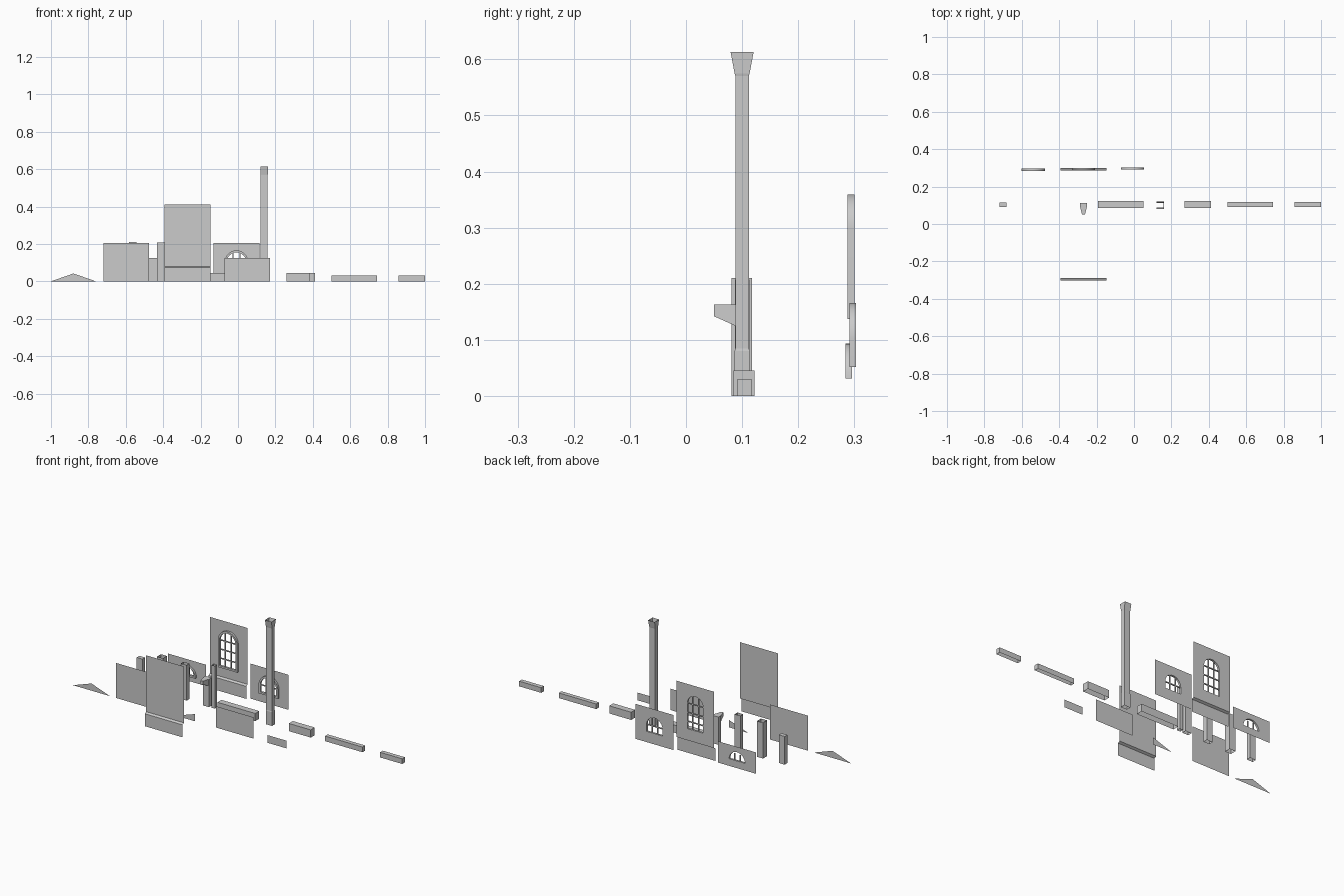
import bpy, bmesh, math
from mathutils import Vector

if "Cube" in bpy.data.objects:
    bpy.data.objects.remove(bpy.data.objects["Cube"])


def finish(bm, name):
    bmesh.ops.recalc_face_normals(bm, faces=bm.faces)
    me = bpy.data.meshes.new(name)
    bm.to_mesh(me)
    bm.free()
    ob = bpy.data.objects.new(name, me)
    bpy.context.collection.objects.link(ob)
    return ob


def ring(bm, pts):
    return [bm.verts.new(p) for p in pts]


def bridge(bm, a, b):
    n = len(a)
    for i in range(n):
        bm.faces.new((a[i], a[(i + 1) % n], b[(i + 1) % n], b[i]))


def flat(name, pts, y):
    """Thin upright panel from an x/z outline."""
    bm = bmesh.new()
    bm.faces.new(ring(bm, [(x, y, z) for x, z in pts]))
    return finish(bm, name)


def panel(name, x0, x1, z1, y):
    return flat(name, [(x0, 0), (x1, 0), (x1, z1), (x0, z1)], y)


def loft(name, sections, cap_top=False):
    """Box tube from (x0, x1, y0, y1, z) sections, open at the bottom."""
    bm = bmesh.new()
    loops = [ring(bm, [(a, c, z), (b, c, z), (b, d, z), (a, d, z)])
             for a, b, c, d, z in sections]
    for p, q in zip(loops, loops[1:]):
        bridge(bm, p, q)
    if cap_top:
        bm.faces.new(loops[-1])
    return finish(bm, name)


def box(bm, x0, x1, y0, y1, z0, z1):
    lo = ring(bm, [(x0, y0, z0), (x1, y0, z0), (x1, y1, z0), (x0, y1, z0)])
    hi = ring(bm, [(v.co.x, v.co.y, z1) for v in lo])
    bridge(bm, lo, hi)
    bm.faces.new(lo)
    bm.faces.new(hi)


def arch(cx, r, sill, spring, n=16):
    """Round-headed opening outline; a half circle when sill meets spring."""
    pts = [(cx + r * math.cos(math.pi * i / n), spring + r * math.sin(math.pi * i / n))
           for i in range(n + 1)]
    if spring - sill > 1e-4:
        pts += [(cx - r, sill), (cx + r, sill)]
    return pts


def window_wall(name, cx, y, z0, z1, sill, spring, rails):
    R, T, D, H = 0.0625, 0.011, 0.012, 0.1225
    # wall with the opening cut out
    bm = bmesh.new()
    rect = [(cx - H, z0), (cx + H, z0), (cx + H, z1), (cx - H, z1)]
    inner = arch(cx, R - T, sill + T, max(spring, sill + T))
    edges = []
    for outline in (rect, inner):
        vs = ring(bm, [(x, y, z) for x, z in outline])
        edges += [bm.edges.new((vs[i], vs[(i + 1) % len(vs)])) for i in range(len(vs))]
    bmesh.ops.triangle_fill(bm, use_beauty=True, edges=edges)
    finish(bm, name + "_wall")
    # raised arched frame
    bm = bmesh.new()
    outer = arch(cx, R, sill, spring)
    if len(outer) != len(inner):
        inner = inner[:len(outer)]
    loops = [ring(bm, [(x, yy, z) for x, z in o])
             for o, yy in ((outer, y), (outer, y - D), (inner, y - D), (inner, y))]
    for i in range(4):
        bridge(bm, loops[i], loops[(i + 1) % 4])
    ob = finish(bm, name + "_frame")
    bpy.context.view_layer.objects.active = ob
    ob.select_set(True)
    bpy.ops.object.shade_smooth_by_angle(angle=math.radians(30))
    ob.select_set(False)
    # glazing bars
    bm = bmesh.new()
    r, b = R - T, 0.0028
    for s in (-1, 1):
        x = cx + s * r * 0.36
        box(bm, x - b, x + b, y - 0.008, y - 0.002, sill + T * 0.8, spring + r * 0.95)
    for z in rails:
        box(bm, cx - r, cx + r, y - 0.008, y - 0.002, z - b, z + b)
    finish(bm, name + "_bars")


def skirt(name, x0, x1, y):
    """Projecting lower wall band with a ledge."""
    bm = bmesh.new()
    prof = [(y - 0.013, 0), (y - 0.013, 0.073), (y, 0.08)]
    a, b = [ring(bm, [(x, yy, z) for yy, z in prof]) for x in (x0, x1)]
    for i in range(2):
        bm.faces.new((a[i], b[i], b[i + 1], a[i + 1]))
    finish(bm, name)


# Plain wall panels
panel("mid_wall", -0.72, -0.475, 0.205, -0.1)
panel("low_wall", -0.073, 0.17, 0.125, -0.1)
panel("base_panel", 0.26, 0.383, 0.045, -0.1)
flat("tall_wall", [(-0.392, 0.08), (-0.147, 0.08), (-0.147, 0.41), (-0.392, 0.41)], -0.29)
skirt("tall_wall_skirt", -0.392, -0.147, -0.29)

# Gables
flat("gable", [(-1, 0), (-0.76, 0), (-0.88, 0.042)], -0.1)
flat("half_gable", [(-0.335, 0), (-0.21, 0), (-0.21, 0.042)], -0.1)

# Walls with arched windows
window_wall("tall_window", -0.27, 0.3, 0.08, 0.41, 0.137, 0.297, (0.19, 0.243, 0.297))
skirt("tall_window_skirt", -0.392, -0.147, 0.3)
window_wall("mid_window", -0.008, 0.303, 0, 0.205, 0.052, 0.103, (0.103,))
window_wall("half_window", -0.538, 0.296, 0, 0.125, 0.031, 0.031, ())

# Horizontal mouldings, open underneath
for name, x0, x1, y0, y1, h in (
        ("long_base", -0.193, 0.052, 0.085, 0.122, 0.045),
        ("short_base", 0.27, 0.412, 0.085, 0.122, 0.045),
        ("long_cornice", 0.5, 0.743, 0.092, 0.117, 0.03),
        ("short_cornice", 0.857, 1.0, 0.092, 0.117, 0.03)):
    loft(name, [(x0, x1, y0, y1, 0), (x0, x1, y0, y1, h)], True)

# Pilasters
loft("low_pilaster", [(-0.72, -0.682, 0.09, 0.115, 0), (-0.72, -0.682, 0.09, 0.115, 0.165)], True)
loft("base_pilaster", [(-0.582, -0.543, 0.081, 0.118, 0), (-0.582, -0.543, 0.081, 0.118, 0.21)])
loft("mid_pilaster", [(-0.432, -0.394, 0.087, 0.113, 0), (-0.432, -0.394, 0.087, 0.113, 0.208)])
loft("slim_pilaster", [(-0.235, -0.213, 0.09, 0.112, 0), (-0.235, -0.213, 0.09, 0.112, 0.25)])
loft("tall_pilaster", [
    (0.12, 0.16, 0.0866, 0.1134, 0), (0.12, 0.16, 0.0866, 0.1134, 0.08),
    (0.121, 0.159, 0.088, 0.112, 0.085), (0.121, 0.159, 0.088, 0.112, 0.57),
    (0.12, 0.16, 0.0866, 0.1134, 0.575), (0.119, 0.161, 0.0795, 0.1205, 0.613)])

# Pilaster with a projecting bracket
loft("bracket_pilaster", [(-0.29, -0.25, 0.088, 0.113, 0), (-0.29, -0.25, 0.088, 0.113, 0.163)], True)
bm = bmesh.new()
back = ring(bm, [(-0.287, 0.088, 0.125), (-0.253, 0.088, 0.125), (-0.253, 0.088, 0.163), (-0.287, 0.088, 0.163)])
tip = ring(bm, [(-0.278, 0.05, 0.142), (-0.262, 0.05, 0.142), (-0.262, 0.05, 0.163), (-0.278, 0.05, 0.163)])
bridge(bm, back, tip)
bm.faces.new(tip)
finish(bm, "bracket")
